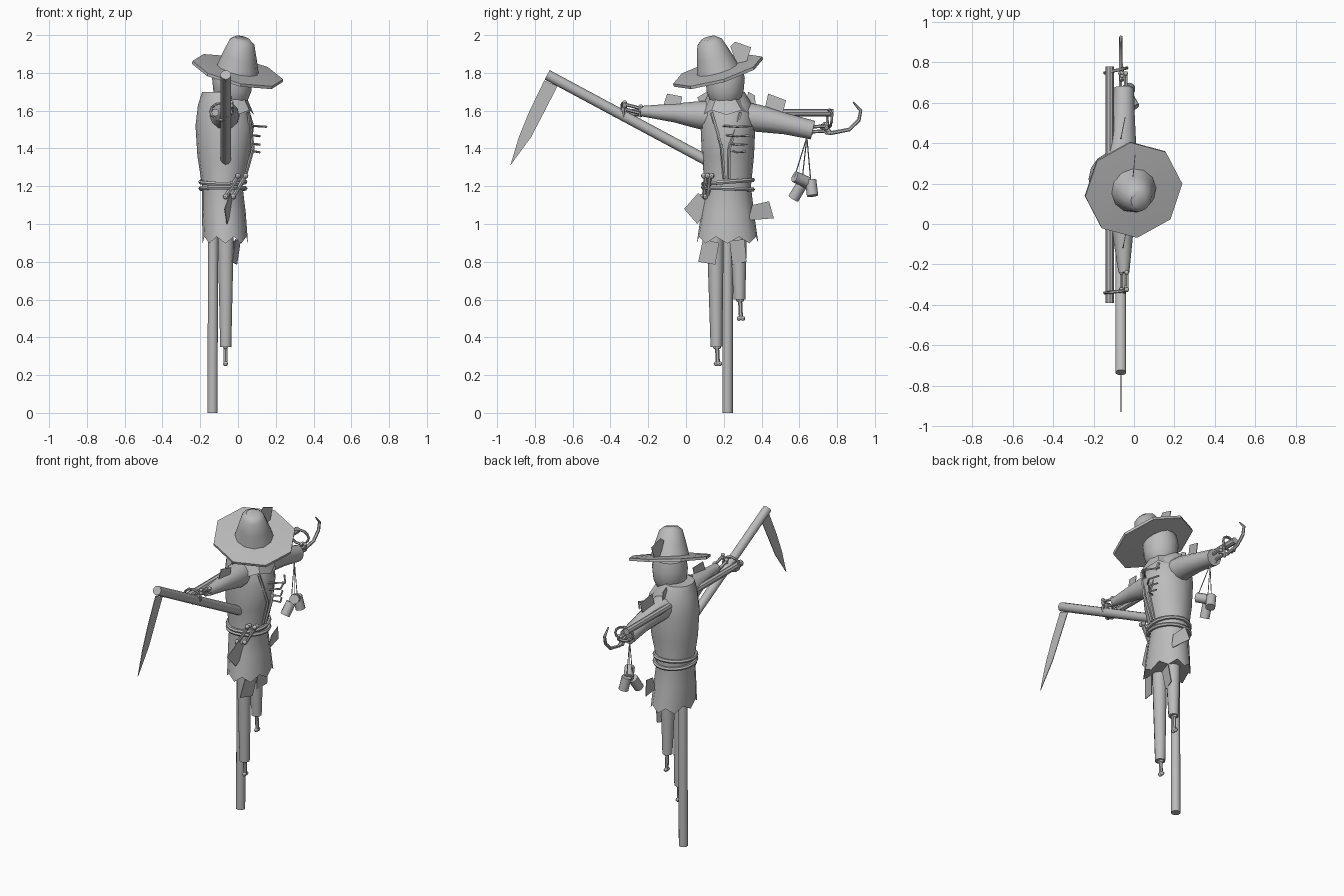
import bpy, bmesh, math
from mathutils import Vector, Matrix

if "Cube" in bpy.data.objects:
    bpy.data.objects.remove(bpy.data.objects["Cube"])

gray = bpy.data.materials.new("weathered gray")
gray.diffuse_color = (0.5, 0.5, 0.5, 1)
gray.use_nodes = True
gray.node_tree.nodes["Principled BSDF"].inputs["Base Color"].default_value = gray.diffuse_color


def finish(name, bm, smooth=True):
    bmesh.ops.recalc_face_normals(bm, faces=bm.faces)
    me = bpy.data.meshes.new(name)
    bm.to_mesh(me)
    bm.free()
    me.materials.append(gray)
    ob = bpy.data.objects.new(name, me)
    bpy.context.collection.objects.link(ob)
    if smooth:
        bpy.ops.object.select_all(action='DESELECT')
        ob.select_set(True)
        bpy.context.view_layer.objects.active = ob
        bpy.ops.object.shade_smooth_by_angle(angle=math.radians(40))
    return ob


def loft(name, rings, caps=True, closed=False, smooth=True):
    """Skin a list of equal-length point rings."""
    bm = bmesh.new()
    vs = [[bm.verts.new(p) for p in r] for r in rings]
    n = len(vs[0])
    pairs = list(zip(vs, vs[1:])) + ([(vs[-1], vs[0])] if closed else [])
    for a, b in pairs:
        for i in range(n):
            j = (i + 1) % n
            bm.faces.new((a[i], a[j], b[j], b[i]))
    if caps and not closed:
        bm.faces.new(vs[0])
        bm.faces.new(vs[-1])
    return finish(name, bm, smooth)


def tube(name, path, radii, sides=8, caps=True, closed=False):
    """Round tube along a path; radii is one number or one per point."""
    pts = [Vector(p) for p in path]
    n = len(pts)
    if not isinstance(radii, (list, tuple)):
        radii = [radii] * n
    rings = []
    for i, p in enumerate(pts):
        if closed:
            d = pts[(i + 1) % n] - pts[i - 1]
        else:
            d = pts[min(i + 1, n - 1)] - pts[max(i - 1, 0)]
        d.normalize()
        ref = Vector((1, 0, 0)) if abs(d.x) < 0.8 else Vector((0, 0, 1))
        if closed:
            ref = Vector((0, 0, 1)) if abs(d.z) < 0.8 else Vector((0, 1, 0))
        u = d.cross(ref).normalized()
        v = d.cross(u)
        rings.append([p + (u * math.cos(t) + v * math.sin(t)) * radii[i]
                      for t in (math.tau * k / sides for k in range(sides))])
    return loft(name, rings, caps, closed)


def ellipse(cx, cy, z, rx, ry, n, zig=0):
    return [(cx + rx * math.cos(math.tau * k / n), cy + ry * math.sin(math.tau * k / n),
             z + (zig if k % 2 else -zig)) for k in range(n)]


def ball(name, p, r):
    bm = bmesh.new()
    bmesh.ops.create_uvsphere(bm, u_segments=8, v_segments=6, radius=r,
                              matrix=Matrix.Translation(p))
    return finish(name, bm)


def bone(name, a, b, r=0.01, knob=0.018):
    """Shaft with a pair of knobs at each end."""
    tube(name + "_shaft", [a, b], r, 6)
    d = Vector((0, 0.6 * knob, 0)) if abs(a[2] - b[2]) > abs(a[1] - b[1]) else Vector((0, 0, 0.6 * knob))
    for p in (a, b):
        for s in (-1, 1):
            ball(name + "_knob", Vector(p) + d * s, knob * 0.8)


def plate(name, x, outline, lean=0.0, turn=0.0):
    """Thin cloth or metal sheet in the yz plane, turned about z and leaning in x."""
    cy = sum(p[0] for p in outline) / len(outline)
    cz = sum(p[1] for p in outline) / len(outline)
    rings = []
    for o in (-0.002, 0.002):
        rings.append([(x + o + (z - cz) * lean + (y - cy) * turn, y, z) for y, z in outline])
    return loft(name, rings, smooth=False)


# Timber post, cross beam
tube("post", [(-0.135, 0.22, 0), (-0.13, 0.22, 1.6)], 0.028, 10)
tube("cross_beam", [(-0.12, -0.39, 1.59), (-0.12, 0.78, 1.59)], 0.02, 8)

# Coat body with a ragged hem
N = 16
loft("coat", [
    ellipse(-0.067, 0.22, 0.915, 0.12, 0.163, N, 0.018),
    ellipse(-0.075, 0.22, 1.06, 0.116, 0.14, N),
    ellipse(-0.083, 0.222, 1.2, 0.107, 0.122, N),
    ellipse(-0.075, 0.222, 1.36, 0.14, 0.138, N),
    ellipse(-0.07, 0.222, 1.52, 0.155, 0.145, N),
    ellipse(-0.08, 0.222, 1.63, 0.132, 0.13, N),
    ellipse(-0.1, 0.215, 1.7, 0.09, 0.095, N)])

# Open lapels down the chest
for s, y0 in ((-1, 0.135), (1, 0.29)):
    tube("lapel", [(0.055, y0, 1.59), (0.08, 0.21 + s * 0.02, 1.4), (0.035, 0.215 + s * 0.012, 1.24)], 0.009, 5)

# Collar under the head
loft("collar", [ellipse(-0.045, 0.215, 1.59, 0.13, 0.135, 10, 0.012),
                ellipse(-0.035, 0.21, 1.66, 0.085, 0.09, 10)], caps=False)
plate("collar_flap", -0.09, [(0.06, 1.67), (0.11, 1.7), (0.14, 1.6), (0.09, 1.6)])
plate("collar_flap", -0.09, [(0.31, 1.6), (0.37, 1.6), (0.365, 1.68), (0.33, 1.7)])

# Loose stick ribs across the chest
for i, z in enumerate((1.515, 1.465, 1.42, 1.38)):
    tip = 0.15 if i == 0 else 0.115
    tube("chest_stick", [(0.07, 0.19 + 0.02 * i, z + 0.006), (tip, 0.27, z), (0.09, 0.345 - 0.01 * i, z + 0.004)], 0.006, 5)

# Rope belt
for z, k in ((1.235, 0.08), (1.2, -0.04)):
    pts = [(-0.08 + 0.118 * math.cos(t), 0.222 + 0.131 * math.sin(t), z - 0.012 + k * 0.13 * math.sin(t))
           for t in (math.tau * i / 20 for i in range(20))]
    tube("rope_belt", pts, 0.012, 6, closed=True)

# Bones hung from the belt
for o in (0, 0.04):
    bone("belt_bone", (-0.065 + o, 0.095 + o * 0.5, 1.145), (0.0 + o, 0.105 + o * 0.5, 1.255), 0.011)

# Trouser legs with shin bones
for y, dy, top, low, foot in ((0.155, 0.006, 0.95, 0.35, 0.26), (0.277, 0.006, 0.95, 0.6, 0.5)):
    tube("trouser_leg", [(-0.065, y, top), (-0.065, y + dy, low)], [0.045, 0.031], 10)
    bone("shin_bone", (-0.066, y + dy + 0.003, low), (-0.066, y + dy + 0.008, foot), 0.011, 0.016)

# Sleeves
tube("sleeve_right", [(-0.075, 0.16, 1.57), (-0.065, 0.06, 1.578), (-0.055, -0.06, 1.588), (-0.05, -0.24, 1.598)],
     [0.085, 0.072, 0.05, 0.027], 12)
tube("sleeve_left", [(-0.07, 0.28, 1.57), (-0.06, 0.38, 1.56), (-0.052, 0.53, 1.53), (-0.05, 0.672, 1.497)],
     [0.08, 0.072, 0.056, 0.05], 12)

# Bony hands and rope bindings
for o in (-0.012, 0.014):
    bone("right_hand_bone", (-0.05 + o, -0.24, 1.598 + o), (-0.05 + o, -0.325, 1.62 + o), 0.009, 0.015)
    bone("left_hand_bone", (-0.055 + o, 0.66, 1.5 + o), (-0.055 + o, 0.745, 1.505 + o), 0.009, 0.015)
bone("right_finger", (-0.04, -0.32, 1.63), (-0.06, -0.36, 1.57), 0.008, 0.012)
bone("left_finger", (-0.06, 0.74, 1.53), (-0.06, 0.765, 1.48), 0.008, 0.013)
for y, z in ((-0.335, 1.595), (0.76, 1.56)):
    tube("rope_binding", [(-0.09 + 0.055 * math.cos(t), y + 0.012 * math.cos(t) * (1 if y > 0 else 0.5), z + 0.045 * math.sin(t))
                          for t in (math.tau * i / 12 for i in range(12))], 0.008, 6, closed=True)

# Curved hook in the left hand
tube("hook", [(-0.06, 0.71, 1.52), (-0.065, 0.77, 1.482), (-0.065, 0.865, 1.5), (-0.065, 0.915, 1.55),
              (-0.065, 0.925, 1.6), (-0.065, 0.885, 1.645)], [0.012, 0.011, 0.01, 0.01, 0.009, 0.004], 6)

# Scythe
tube("scythe_handle", [(-0.065, -0.735, 1.79), (-0.065, 0.15, 1.315)], 0.028, 10)
plate("scythe_blade", -0.065, [(-0.75, 1.76), (-0.68, 1.73), (-0.755, 1.585), (-0.82, 1.46), (-0.93, 1.31),
                               (-0.885, 1.46), (-0.83, 1.595)])

# Tin cans on strings
for x, y, z, tx, ty in ((-0.02, 0.61, 1.235, 0.3, 0.9), (-0.055, 0.59, 1.17, 0.2, 0.6), (-0.03, 0.665, 1.19, -0.2, -0.12)):
    c, d = Vector((x, y, z)), Vector((tx, ty, 1)).normalized() * 0.042
    if z > 1.2:
        d = Vector((0.02, -0.035, 0.015))
    tube("tin_can", [c - d, c + d], 0.03, 10)
    tube("can_string", [c + d, (-0.045, 0.64, 1.46)], 0.003, 4)

# Sack head
loft("head", [ellipse(-0.03, 0.207, z, r, r, 14) for z, r in
              ((1.62, 0.05), (1.645, 0.078), (1.7, 0.1), (1.77, 0.107), (1.83, 0.095))])

# Tilted wide hat
tilt = Vector((0, 0, 1)).rotation_difference(Vector((0.24, -0.29, 1))).to_matrix().to_4x4()
M = Matrix.Translation((-0.003, 0.17, 1.805)) @ tilt


def hat_ring(z, r, off=0.0, n=8):
    return [M @ Vector((off + r * math.cos(a), r * math.sin(a), z))
            for a in (math.tau * k / n + 0.1 for k in range(n))]


loft("hat_brim", [hat_ring(0.018, 0.1), hat_ring(0.01, 0.247), hat_ring(-0.006, 0.247), hat_ring(-0.014, 0.1)])
loft("hat_crown", [hat_ring(0.0, 0.118, 0, 12), hat_ring(0.09, 0.092, -0.008, 12),
                   hat_ring(0.165, 0.068, -0.014, 12), hat_ring(0.187, 0.04, -0.016, 12)])

# Ragged cloth scraps: x, corners in (y, z), lean, turn
for x, pts, lean, turn in (
        (0.0, [(0.235, 1.94), (0.26, 1.965), (0.345, 1.935), (0.315, 1.84), (0.27, 1.84)], 0, 0.1),
        (-0.045, [(-0.125, 1.61), (-0.1, 1.69), (-0.02, 1.675), (-0.035, 1.6)], 0, 0.2),
        (-0.055, [(0.415, 1.6), (0.435, 1.69), (0.53, 1.655), (0.51, 1.58)], 0, 0.2),
        (-0.05, [(-0.01, 1.08), (0.065, 1.165), (0.13, 1.09), (0.06, 1.0)], 0.1, 0.3),
        (-0.02, [(0.33, 1.02), (0.35, 1.1), (0.44, 1.12), (0.465, 1.03)], 0.1, -0.2),
        (-0.01, [(0.065, 0.8), (0.09, 0.92), (0.175, 0.9), (0.155, 0.785)], 0.1, 0.3),
        (-0.02, [(0.23, 0.91), (0.31, 0.92), (0.32, 0.8), (0.245, 0.785)], 0.15, 0.25)):
    plate("cloth_scrap", x, pts, lean, turn)
